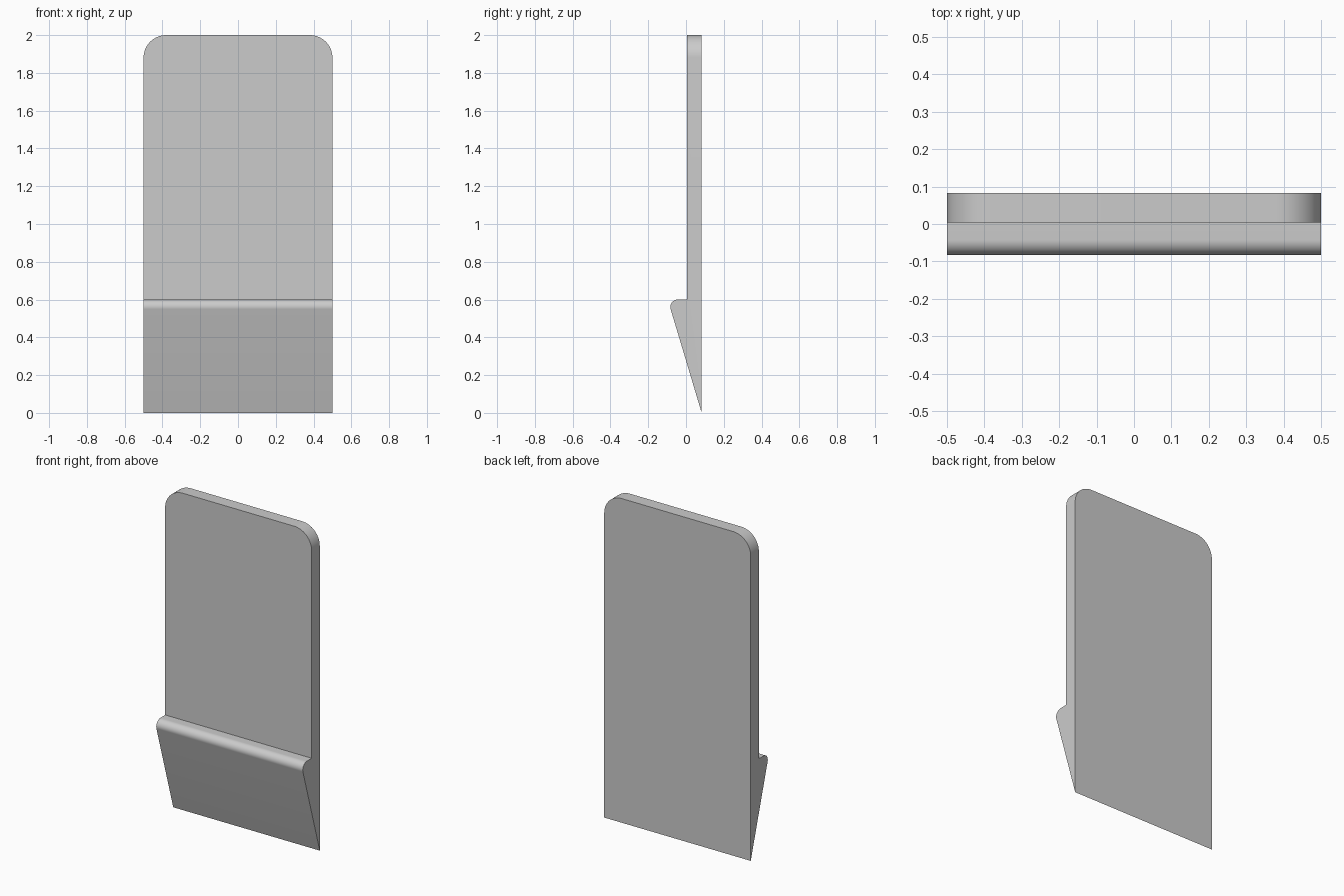
import bpy, bmesh, math

cube = bpy.data.objects.get("Cube")
if cube:
    bpy.data.objects.remove(cube, do_unlink=True)

HALF_WIDTH, HEIGHT = 0.5, 2.0
BACK, FRONT = 0.083, 0.004
LIP_TOP, LIP_RADIUS, CORNER_RADIUS = 0.6, 0.04, 0.12

# Plain grey material
grey = bpy.data.materials.new("plain_grey")
grey.use_nodes = True
colour = (0.6, 0.6, 0.6, 1)
grey.diffuse_color = colour
grey.node_tree.nodes["Principled BSDF"].inputs["Base Color"].default_value = colour

# Side profile: thin panel, rounded lip, wedge tapering to the bottom edge
cy, cz = -BACK + LIP_RADIUS, LIP_TOP - LIP_RADIUS
reach = math.hypot(BACK - cy, cz)
slope = math.atan2(BACK - cy, cz) + math.asin(LIP_RADIUS / reach)
profile = [(BACK, 0), (BACK, HEIGHT), (FRONT, HEIGHT), (FRONT, LIP_TOP)]
STEPS = 16
for i in range(STEPS + 1):
    a = math.pi / 2 + (math.pi / 2 + slope) * i / STEPS
    profile.append((cy + LIP_RADIUS * math.cos(a), cz + LIP_RADIUS * math.sin(a)))

# Extrude the profile across the width
bm = bmesh.new()
side = bm.faces.new([bm.verts.new((-HALF_WIDTH, y, z)) for y, z in profile])
swept = bmesh.ops.extrude_face_region(bm, geom=[side])
moved = [v for v in swept["geom"] if isinstance(v, bmesh.types.BMVert)]
bmesh.ops.translate(bm, verts=moved, vec=(2 * HALF_WIDTH, 0, 0))
bmesh.ops.recalc_face_normals(bm, faces=bm.faces)

# Round the two top corners
corners = [e for e in bm.edges
           if all(v.co.z > HEIGHT - 0.001 for v in e.verts)
           and abs(e.verts[0].co.x - e.verts[1].co.x) < 0.001]
bmesh.ops.bevel(bm, geom=corners, offset=CORNER_RADIUS, segments=16,
                profile=0.5, affect='EDGES')
bmesh.ops.recalc_face_normals(bm, faces=bm.faces)

mesh = bpy.data.meshes.new("panel_with_lip")
bm.to_mesh(mesh)
bm.free()
mesh.materials.append(grey)
panel = bpy.data.objects.new("panel_with_lip", mesh)
bpy.context.collection.objects.link(panel)

# Smooth the rounded parts, keep the crisp edges
bpy.ops.object.select_all(action='DESELECT')
panel.select_set(True)
bpy.context.view_layer.objects.active = panel
bpy.ops.object.shade_smooth_by_angle(angle=math.radians(30))
